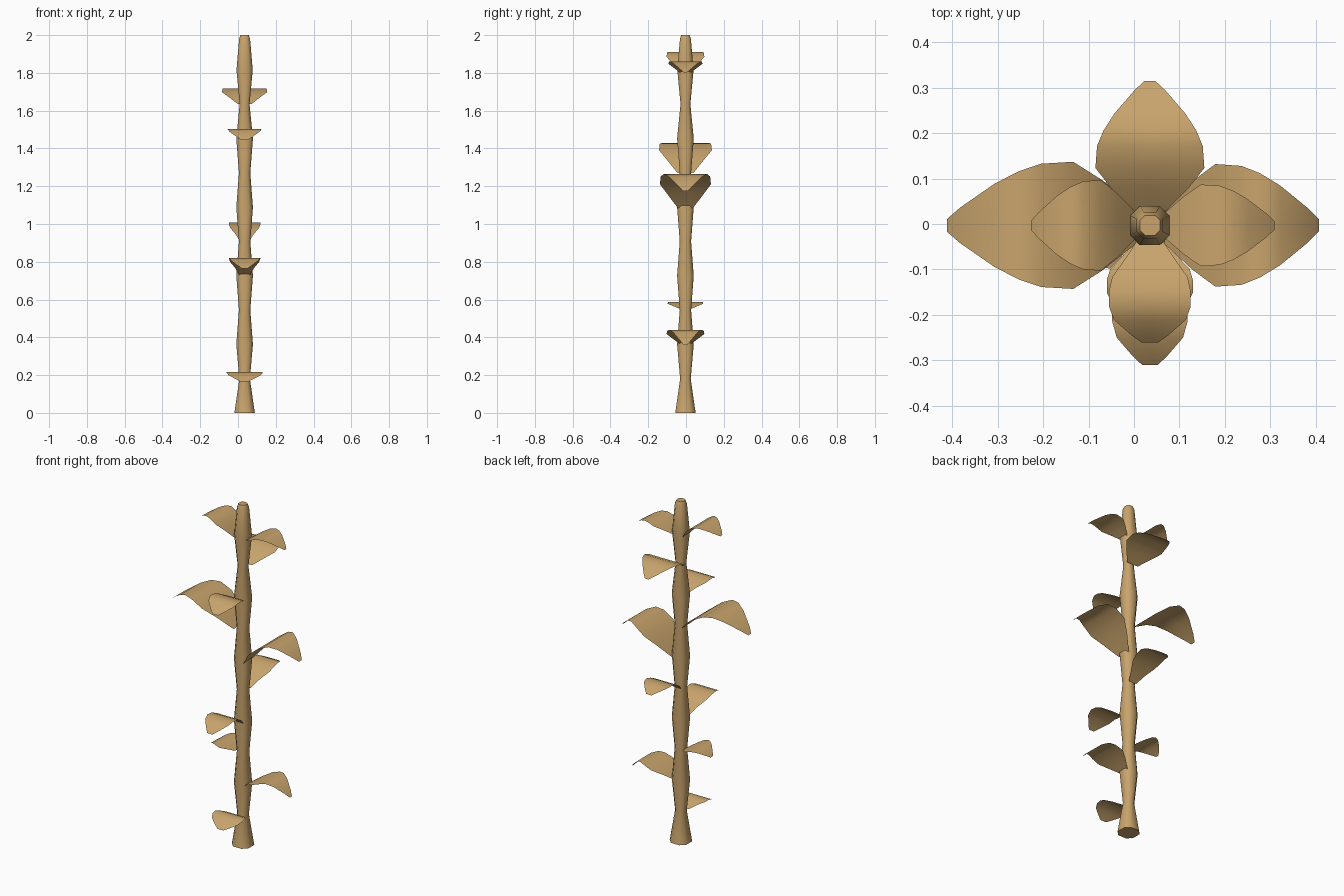
import bpy, math
from mathutils import Vector

if "Cube" in bpy.data.objects:
    bpy.data.objects.remove(bpy.data.objects["Cube"])

CX, CY = 0.035, -0.003      # stem axis

tan = bpy.data.materials.new("tan")
tan.diffuse_color = (0.58, 0.37, 0.15, 1)
tan.use_nodes = True
tan.node_tree.nodes["Principled BSDF"].inputs["Base Color"].default_value = tan.diffuse_color


def make(name, verts, faces, angle):
    me = bpy.data.meshes.new(name)
    me.from_pydata(verts, [], faces)
    me.materials.append(tan)
    ob = bpy.data.objects.new(name, me)
    bpy.context.collection.objects.link(ob)
    bpy.ops.object.select_all(action='DESELECT')
    ob.select_set(True)
    bpy.context.view_layer.objects.active = ob
    bpy.ops.object.shade_smooth_by_angle(angle=math.radians(angle))
    return ob


# Stem: chamfered-square rings, alternately thick and thin at each node
rings = [(0, 0.054), (0.18, 0.028)]
rings += [(0.1815 * k, 0.044 if k % 2 == 0 else 0.03) for k in range(2, 9)]
rings += [(1.635, 0.026), (1.815, 0.043), (1.98, 0.029), (2.0, 0.022)]
section = [(1, -.5), (1, .5), (.5, 1), (-.5, 1), (-1, .5), (-1, -.5), (-.5, -1), (.5, -1)]
n = len(section)
verts = [(CX + r * a, CY + r * b, z) for z, r in rings for a, b in section]
faces = [(i * n + j, i * n + (j + 1) % n, (i + 1) * n + (j + 1) % n, (i + 1) * n + j)
         for i in range(len(rings) - 1) for j in range(n)]
faces += [tuple(reversed(range(n))), tuple(range(len(verts) - n, len(verts)))]
make("stem", verts, faces, 50)

# Leaves: arched strips; outline is (distance along, relative half width)
POINTED = [(0, .3), (.18, .72), (.33, 1), (.5, .97), (.62, .85), (.75, .65), (.93, .28), (1, .1)]
BLUNT = [(0, .3), (.18, .6), (.36, .92), (.5, 1), (.65, 1), (.78, .88), (.93, .45), (1, .2)]


def leaf(i, direction, z0, peak, zp, tip, zt, half, outline):
    d = Vector(direction + (0,))
    side = Vector((-d.y, d.x, 0))
    axis = Vector((CX, CY, 0))
    start = 0.032
    reach = tip - start
    tp = (peak - start) / reach
    verts = []
    for t, w in outline:
        if t < tp:
            z = z0 + (zp - z0) * (1 - (1 - t / tp) ** 1.6)
        else:
            z = zp - (zp - zt) * ((t - tp) / (1 - tp)) ** 1.6
        p = axis + d * (start + t * reach) + Vector((0, 0, z))
        for s in (-1, 0, 1):
            verts.append(p + side * (s * w * half))
    faces = []
    for k in range(len(outline) - 1):
        for j in (0, 1):
            a = k * 3 + j
            faces.append((a, a + 3, a + 4, a + 1))
    make("leaf_%02d" % i, verts, faces, 60)


E, W, N, S = (1, 0), (-1, 0), (0, 1), (0, -1)
# direction, base z, peak distance and z, tip distance and z, half width, outline
leaves = [
    (S, .18, .125, .218, .21, .165, .095, BLUNT),
    (E, .365, .205, .44, .31, .36, .10, POINTED),
    (W, .55, .125, .587, .20, .545, .095, POINTED),
    (S, .725, .20, .822, .308, .765, .083, BLUNT),
    (N, .91, .21, 1.008, .298, .97, .083, BLUNT),
    (E, 1.085, .245, 1.265, .372, 1.175, .135, POINTED),
    (W, 1.27, .27, 1.432, .447, 1.33, .14, POINTED),
    (S, 1.45, .167, 1.505, .258, 1.445, .09, BLUNT),
    (N, 1.635, .19, 1.718, .318, 1.657, .12, POINTED),
    (E, 1.80, .165, 1.862, .275, 1.803, .09, POINTED),
    (W, 1.80, .16, 1.912, .262, 1.86, .10, POINTED),
]
for i, args in enumerate(leaves, 1):
    leaf(i, *args)
